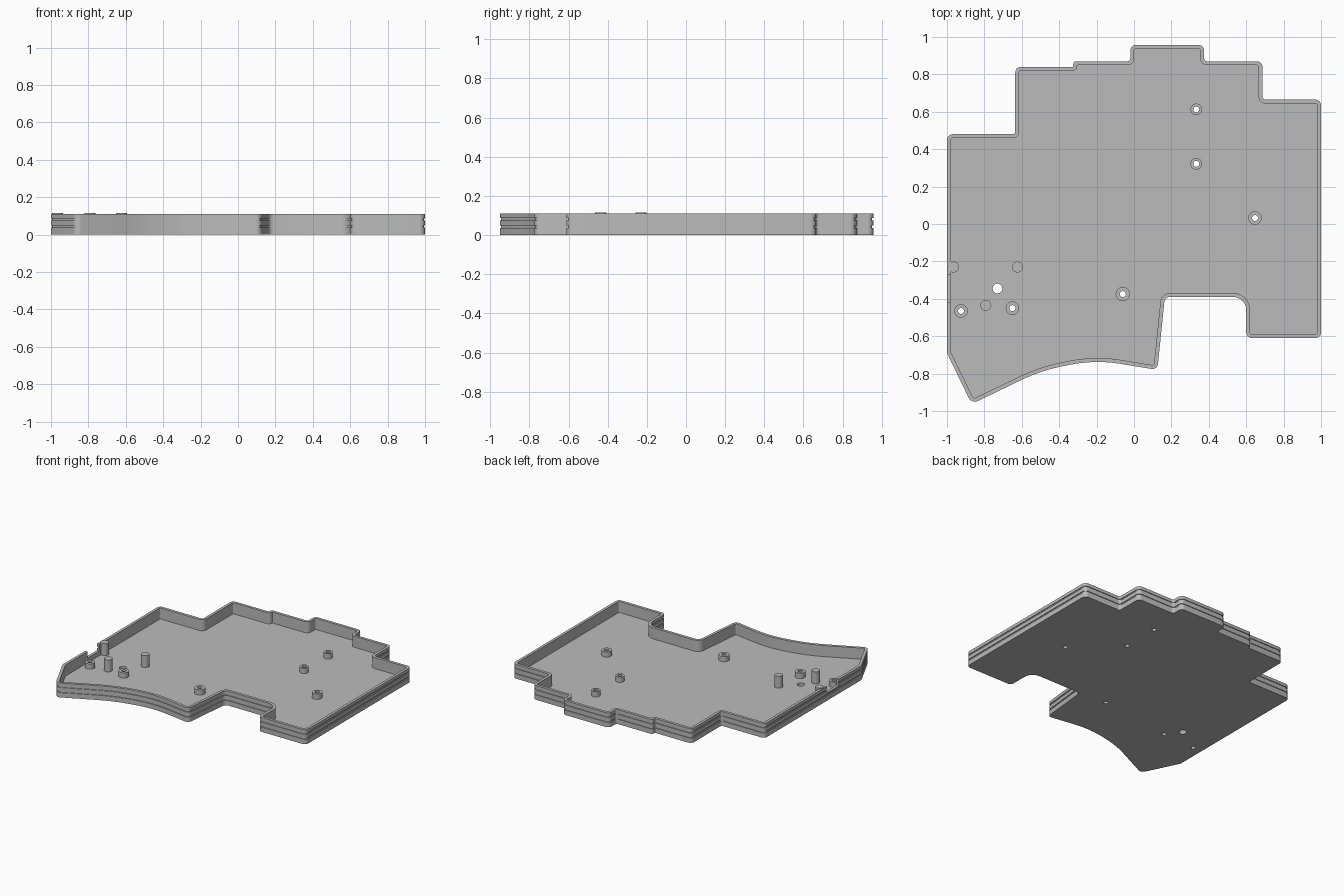
import bpy, bmesh, math
from mathutils import Vector

cube = bpy.data.objects.get("Cube")
if cube:
    bpy.data.objects.remove(cube, do_unlink=True)

GREY = bpy.data.materials.new("plain_grey")
GREY.use_nodes = True
GREY.diffuse_color = (0.5, 0.5, 0.5, 1)
GREY.node_tree.nodes["Principled BSDF"].inputs["Base Color"].default_value = (0.5, 0.5, 0.5, 1)

HEIGHT, FLOOR, WALL, GROOVE = 0.11, 0.025, 0.021, 0.006

# Outline corners, clockwise: x, y, fillet radius
CORNERS = [
    (-1, 0.48, 0.03), (-0.635, 0.48, 0.015), (-0.635, 0.84, 0.03),
    (-0.325, 0.84, 0.004), (-0.325, 0.87, 0.015), (-0.02, 0.87, 0.015),
    (-0.02, 0.957, 0.03), (0.375, 0.957, 0.03), (0.375, 0.87, 0.015),
    (0.687, 0.87, 0.03), (0.687, 0.665, 0.015), (1, 0.665, 0.03),
    (1, -0.61, 0.03), (0.6, -0.61, 0.03), (0.6, -0.39, 0.07),
    (0.165, -0.39, 0.03), (0.125, -0.78, 0.03), (-0.21, -0.725, 0.75),
    (-0.5, -0.785, 0.9), (-0.868, -0.962, 0.035), (-1, -0.69, 0.04),
]


def outline(inset, steps=6):
    """Filleted outline, moved inward by inset."""
    pts = [Vector(c[:2]) for c in CORNERS]
    n, moved, loop = len(pts), [], []
    for i, p in enumerate(pts):
        a, b = (p - pts[i - 1]).normalized(), (pts[(i + 1) % n] - p).normalized()
        na, nb = Vector((a.y, -a.x)), Vector((b.y, -b.x))
        moved.append(p + (na + nb) * inset / (1 + na.dot(nb)))
    for i, p in enumerate(moved):
        a, b = (p - moved[i - 1]).normalized(), (moved[(i + 1) % n] - p).normalized()
        side = 1 if a.x * b.y - a.y * b.x < 0 else -1
        r = max(CORNERS[i][2] - side * inset, 0.005)
        turn = a.angle(b)
        start = p - a * r * math.tan(turn / 2)
        normal = Vector((a.y, -a.x)) * side
        for k in range(steps + 1):
            t = turn * k / steps
            loop.append(start + a * r * math.sin(t) + normal * r * (1 - math.cos(t)))
    return loop


def finish(bm, name):
    bmesh.ops.recalc_face_normals(bm, faces=bm.faces)
    mesh = bpy.data.meshes.new(name)
    bm.to_mesh(mesh)
    bm.free()
    mesh.materials.append(GREY)
    obj = bpy.data.objects.new(name, mesh)
    bpy.context.collection.objects.link(obj)
    return obj


def bridge(bm, low, high):
    for i in range(len(low)):
        j = (i + 1) % len(low)
        bm.faces.new((low[i], low[j], high[j], high[i]))


def smooth(obj):
    bpy.ops.object.select_all(action='DESELECT')
    obj.select_set(True)
    bpy.context.view_layer.objects.active = obj
    bpy.ops.object.shade_smooth_by_angle(angle=math.radians(30))


def turned(name, x, y, profile, closed=False, segments=32):
    """Round part from a radius/height profile."""
    bm = bmesh.new()
    rings = [[bm.verts.new((x + r * math.cos(math.tau * k / segments),
                            y + r * math.sin(math.tau * k / segments), z))
              for k in range(segments)] for r, z in profile]
    for low, high in zip(rings, rings[1:]):
        bridge(bm, low, high)
    if closed:
        bridge(bm, rings[-1], rings[0])
    else:
        bm.faces.new(rings[0])
        bm.faces.new(rings[-1])
    return finish(bm, name)


# Tray: floor and wall with two grooves round the outside
section = [(0, 0)]
for z in (0.037, 0.075):
    section += [(0, z), (GROOVE, z), (GROOVE, z + 0.011), (0, z + 0.011)]
section += [(0, HEIGHT), (WALL, HEIGHT), (WALL, FLOOR)]
bm = bmesh.new()
loops = [[bm.verts.new((p.x, p.y, z)) for p in outline(d)] for d, z in section]
for low, high in zip(loops, loops[1:]):
    bridge(bm, low, high)
bm.faces.new(loops[0])
bm.faces.new(loops[-1])
tray = finish(bm, "tray")

# Screw standoffs, with holes through the floor
STANDOFFS = [(-0.925, -0.465, 0.036), (-0.65, -0.45, 0.036), (-0.06, -0.375, 0.038),
             (0.647, 0.032, 0.036), (0.333, 0.322, 0.031), (0.333, 0.613, 0.031)]
cutters = [turned("vent_cutter", -0.73, -0.345, [(0.026, -0.1), (0.026, 0.06)])]
for i, (x, y, r) in enumerate(STANDOFFS):
    hole = 0.016
    smooth(turned(f"standoff_{i + 1}", x, y,
                  [(hole, FLOOR), (r, FLOOR), (r, 0.065), (hole, 0.065)], closed=True))
    cutters.append(turned("hole_cutter", x, y, [(hole, -0.1), (hole, 0.06)]))

# Port opening in the right wall
bm = bmesh.new()
bmesh.ops.create_cube(bm, size=1)
for v in bm.verts:
    v.co = (-1 + v.co.x * 0.1, -0.345 + v.co.y * 0.145, 0.12 + v.co.z * 0.12)
cutters.append(finish(bm, "port_cutter"))

smooth(tray)
for cutter in cutters:
    cutter.hide_render = True
    cut = tray.modifiers.new("cut", 'BOOLEAN')
    cut.operation, cut.solver, cut.object = 'DIFFERENCE', 'EXACT', cutter
    bpy.ops.object.modifier_apply(modifier=cut.name)
    bpy.data.objects.remove(cutter, do_unlink=True)
smooth(tray)

# Tall support posts
for i, (x, y) in enumerate([(-0.965, -0.23), (-0.792, -0.435), (-0.623, -0.23)]):
    smooth(turned(f"support_post_{i + 1}", x, y, [(0.029, FLOOR - 0.005), (0.029, 0.116)]))
